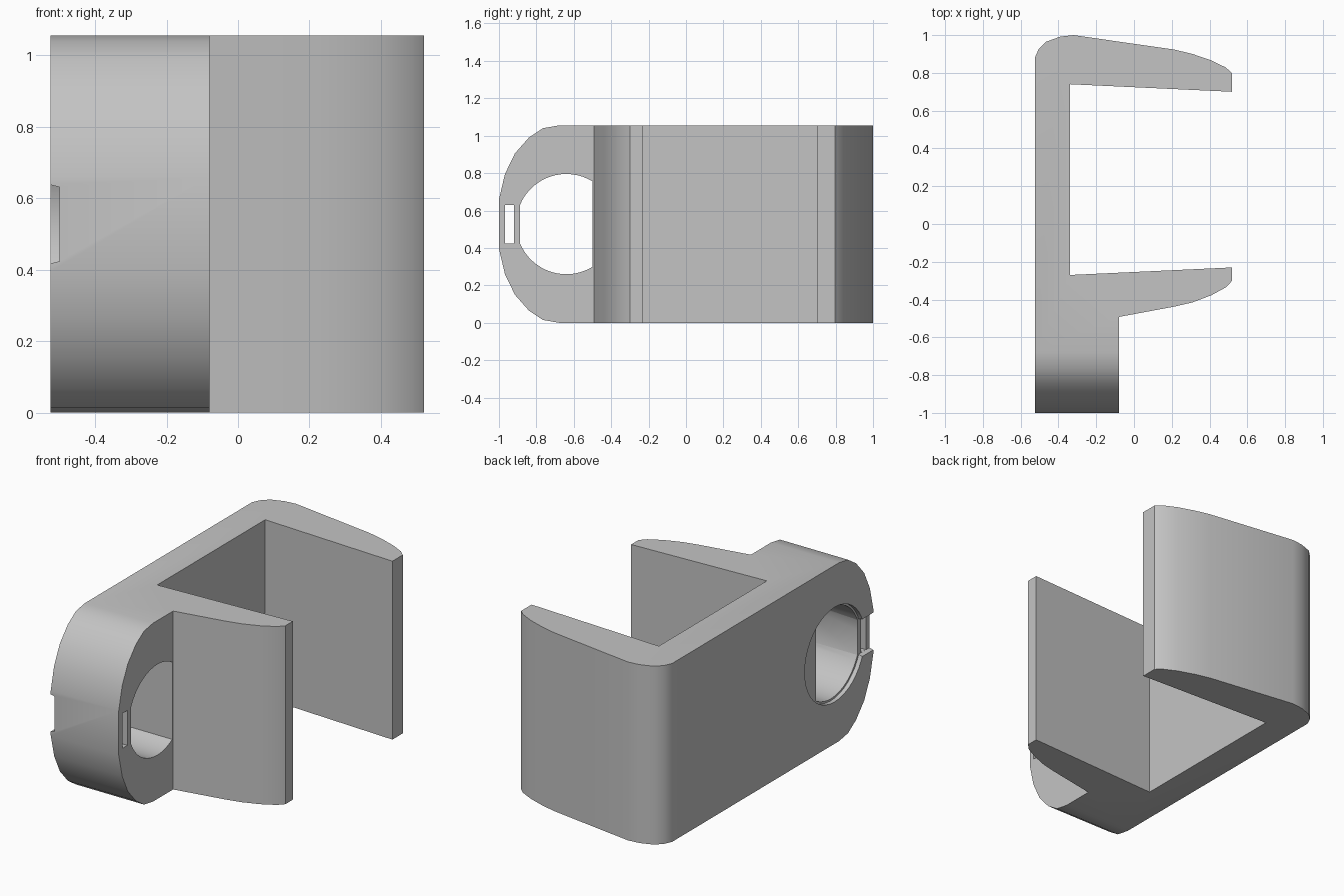
import bpy, bmesh, math
from mathutils import Vector

cube = bpy.data.objects.get("Cube")
if cube:
    bpy.data.objects.remove(cube, do_unlink=True)

HEIGHT = 1.055
MID = HEIGHT / 2

grey = bpy.data.materials.new("plain grey")
grey.use_nodes = True
grey.diffuse_color = (0.55, 0.55, 0.55, 1)
grey.node_tree.nodes["Principled BSDF"].inputs["Base Color"].default_value = grey.diffuse_color


def prism(name, profile, axis, start, end):
    """Extrude a closed 2D profile along x (y,z), y (x,z) or z (x,y)."""
    def place(p):
        co = list(p)
        co.insert(axis, start)
        return Vector(co)
    bm = bmesh.new()
    face = bm.faces.new([bm.verts.new(place(p)) for p in profile])
    out = bmesh.ops.extrude_face_region(bm, geom=[face])
    shift = Vector((0, 0, 0))
    shift[axis] = end - start
    moved = [g for g in out["geom"] if isinstance(g, bmesh.types.BMVert)]
    bmesh.ops.translate(bm, verts=moved, vec=shift)
    bmesh.ops.recalc_face_normals(bm, faces=bm.faces)
    mesh = bpy.data.meshes.new(name)
    bm.to_mesh(mesh)
    bm.free()
    mesh.materials.append(grey)
    obj = bpy.data.objects.new(name, mesh)
    bpy.context.collection.objects.link(obj)
    return obj


def combine(target, other, operation):
    mod = target.modifiers.new(operation.title(), 'BOOLEAN')
    mod.operation = operation
    mod.solver = 'EXACT'
    mod.object = other
    bpy.context.view_layer.objects.active = target
    bpy.ops.object.modifier_apply(modifier=mod.name)
    bpy.data.objects.remove(other, do_unlink=True)


def arc(cy, cz, r, a0, a1, n):
    return [(cy + r * math.cos(a0 + (a1 - a0) * i / n),
             cz + r * math.sin(a0 + (a1 - a0) * i / n)) for i in range(n + 1)]


# Clip seen from above: two tapered jaws, back wall and end block
clip = prism("clip_body", [
    (-.525, -1.1), (-.08, -1.1), (-.08, -.492),
    (.215, -.437), (.31, -.415), (.41, -.377), (.487, -.335), (.52, -.3),
    (.52, -.23), (-.34, -.27), (-.34, .74), (.52, .7),
    (.52, .797), (.487, .828), (.41, .866), (.31, .9), (.215, .923),
    (-.32, 1), (-.39, .992), (-.465, .965), (-.505, .925), (-.525, .88),
], 2, -.1, 1.2)

# Rounded end, seen from the side
upper = [(-.68, HEIGHT), (-.765, 1.04), (-.84, .99), (-.915, .905), (-.968, .795), (-1, .66)]
lower = [(y, HEIGHT - z) for y, z in reversed(upper)]
combine(clip, prism("rounded_end", upper + lower + [(1.2, 0), (1.2, HEIGHT)], 0, -1, 1),
        'INTERSECT')

# Round through hole with two flat sides
cy, r = -.64, .268
near = math.acos(.14 / r)
far = math.pi - math.acos(.247 / r)
hole = arc(cy, MID, r, near, far, 16) + arc(cy, MID, r, -far, -near, 16)
combine(clip, prism("hole_cutter", hole, 0, -.7, 0), 'DIFFERENCE')

# Shallow round recess on the wall side
recess = arc(cy, MID, .28, 0, 2 * math.pi, 40)[:-1]
combine(clip, prism("recess_cutter", recess, 0, -.7, -.5), 'DIFFERENCE')

# Flared groove and through slot for a strap
groove = [(-.55, MID - .116), (-.5, MID - .104), (-.5, MID + .104), (-.55, MID + .116)]
combine(clip, prism("groove_cutter", groove, 1, -1.1, -.8), 'DIFFERENCE')
slot = [(-.967, MID - .103), (-.92, MID - .103), (-.92, MID + .103), (-.967, MID + .103)]
combine(clip, prism("slot_cutter", slot, 0, -.7, 0), 'DIFFERENCE')

# Smooth curves, crisp edges
bpy.ops.object.select_all(action='DESELECT')
clip.select_set(True)
bpy.context.view_layer.objects.active = clip
bpy.ops.object.shade_smooth_by_angle(angle=math.radians(30))
